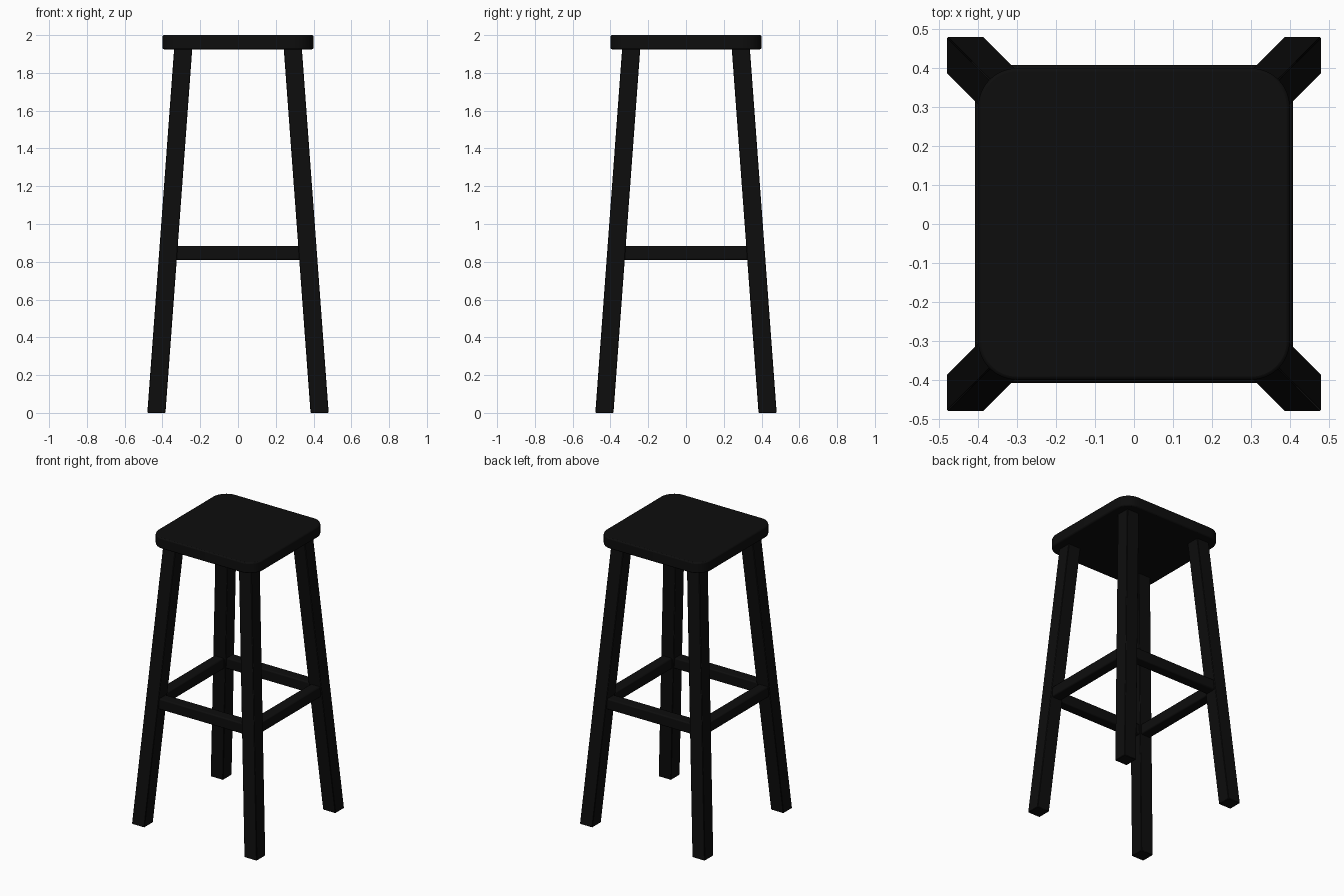
import bpy, bmesh, math
from mathutils import Matrix

if "Cube" in bpy.data.objects:
    bpy.data.objects.remove(bpy.data.objects["Cube"])

black = bpy.data.materials.new("black paint")
black.diffuse_color = (0.004, 0.004, 0.004, 1)
black.use_nodes = True
black.node_tree.nodes["Principled BSDF"].inputs["Base Color"].default_value = black.diffuse_color


def add_object(name, bm, bevel, segments=2):
    bmesh.ops.recalc_face_normals(bm, faces=bm.faces)
    me = bpy.data.meshes.new(name)
    bm.to_mesh(me)
    bm.free()
    me.materials.append(black)
    ob = bpy.data.objects.new(name, me)
    bpy.context.collection.objects.link(ob)
    mod = ob.modifiers.new("soft edges", "BEVEL")
    mod.width, mod.segments = bevel, segments
    mod.limit_method, mod.angle_limit = "ANGLE", math.radians(40)
    bpy.ops.object.select_all(action="DESELECT")
    ob.select_set(True)
    bpy.context.view_layer.objects.active = ob
    bpy.ops.object.shade_smooth_by_angle(angle=math.radians(35))
    return ob


def box(sx, sy, sz, x, y, z):
    bm = bmesh.new()
    bmesh.ops.create_cube(bm, size=1, matrix=Matrix.Translation((x, y, z))
                          @ Matrix.Diagonal((sx, sy, sz, 1)))
    return bm


# Seat: square slab with rounded corners
bm = box(0.8, 0.8, 0.075, 0, 0, 1.9625)
corners = [e for e in bm.edges if abs(e.verts[0].co.z - e.verts[1].co.z) > 0.01]
bmesh.ops.bevel(bm, geom=corners, offset=0.1, segments=8, profile=0.5, affect="EDGES")
add_object("seat", bm, 0.008)

# Splayed legs, cut level at the floor and under the seat
FOOT, TOP, LEG_H = 0.432, 0.290, 1.93
for fy, sy in (("front", -1), ("back", 1)):
    for fx, sx in (("left", -1), ("right", 1)):
        bm = box(0.096, 0.096, LEG_H, 0, 0, LEG_H / 2)
        for v in bm.verts:
            off = TOP if v.co.z > 1 else FOOT
            v.co.x += sx * off
            v.co.y += sy * off
        add_object(f"{fy}_{fx}_leg", bm, 0.003, 1)

# Footrest rungs between the legs
R, Z, T = 0.370, 0.847, 0.075
for name, s in (("front_rung", -1), ("back_rung", 1)):
    add_object(name, box(2 * R, T, T, 0, s * R, Z), 0.008)
for name, s in (("left_rung", -1), ("right_rung", 1)):
    add_object(name, box(T, 2 * R, T, s * R, 0, Z), 0.008)
